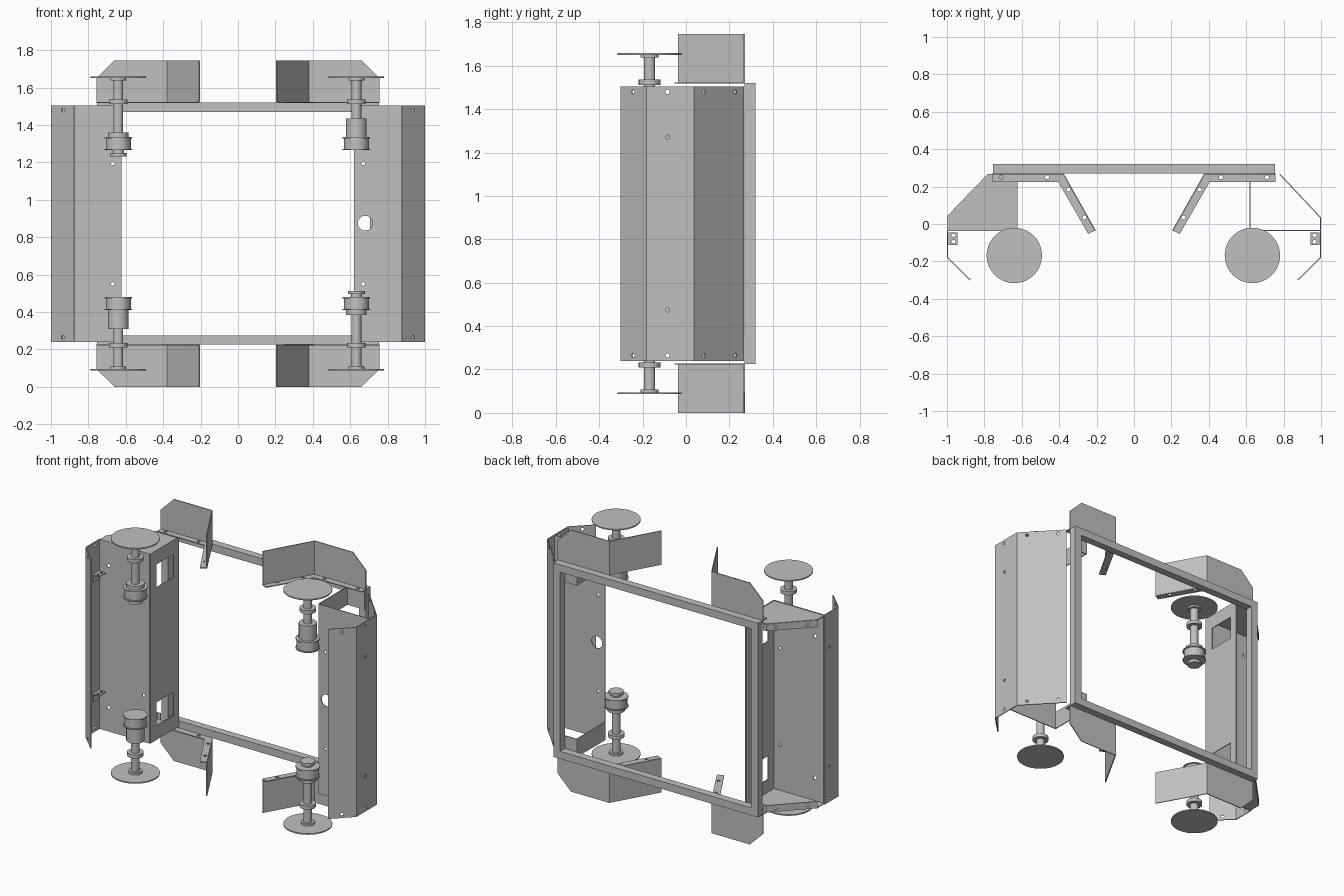
import bpy, bmesh, math
from mathutils import Vector

if "Cube" in bpy.data.objects:
    bpy.data.objects.remove(bpy.data.objects["Cube"], do_unlink=True)

H = 1.745          # total height, the model is mirrored about H / 2
T = 0.006          # sheet metal thickness
LOW, HIGH = 0.24, H - 0.24

grey = bpy.data.materials.new("sheet_grey")
grey.use_nodes = True
grey.diffuse_color = (0.53, 0.53, 0.53, 1)
grey.node_tree.nodes["Principled BSDF"].inputs["Base Color"].default_value = grey.diffuse_color


def finish(name, bm):
    bmesh.ops.remove_doubles(bm, verts=bm.verts, dist=0.0005)
    bmesh.ops.recalc_face_normals(bm, faces=bm.faces)
    mesh = bpy.data.meshes.new(name)
    bm.to_mesh(mesh)
    bm.free()
    mesh.materials.append(grey)
    ob = bpy.data.objects.new(name, mesh)
    bpy.context.collection.objects.link(ob)
    return ob


def activate(ob):
    bpy.ops.object.select_all(action='DESELECT')
    ob.select_set(True)
    bpy.context.view_layer.objects.active = ob


def sheet(name, faces, holes=(), thick=T):
    """Thickened sheet from polygons; holes are (position, axis, radius)."""
    bm = bmesh.new()
    for f in faces:
        bm.faces.new([bm.verts.new(p) for p in f])
    ob = finish(name, bm)
    activate(ob)
    mod = ob.modifiers.new("thickness", 'SOLIDIFY')
    mod.thickness, mod.offset, mod.use_even_offset = thick, 0, True
    bpy.ops.object.modifier_apply(modifier=mod.name)
    if holes:
        bm = bmesh.new()
        for pos, axis, r in holes:
            m = Vector(axis).to_track_quat('Z', 'Y').to_matrix().to_4x4()
            m.translation = pos
            bmesh.ops.create_cone(bm, cap_ends=True, segments=16, radius1=r,
                                  radius2=r, depth=0.04, matrix=m)
        cutter = finish("hole_cutter", bm)
        cutter.hide_render = True
        activate(ob)
        mod = ob.modifiers.new("holes", 'BOOLEAN')
        mod.operation, mod.solver, mod.object = 'DIFFERENCE', 'EXACT', cutter
        bpy.ops.object.modifier_apply(modifier=mod.name)
        bpy.data.objects.remove(cutter, do_unlink=True)
    return ob


def wall(path, z0, z1):
    """Vertical faces standing on a bent plan line."""
    return [[(*a, z0), (*b, z0), (*b, z1), (*a, z1)] for a, b in zip(path, path[1:])]


def flat(points, z):
    return [(x, y, z) for x, y in points]


def ends(z):
    return (z, H - z)


# Back frame, mitred at the corners
def ring(x, z0, z1):
    return [Vector((sx, 0.295, z)) for sx, z in ((-x, z0), (x, z0), (x, z1), (-x, z1))]


outer, inner = ring(0.755, 0.225, H - 0.225), ring(0.705, 0.275, H - 0.275)
sheet("back_frame", [[outer[i], outer[(i + 1) % 4], inner[(i + 1) % 4], inner[i]]
                     for i in range(4)], thick=0.05)

# Four corner deflectors: bent upright plate on a drilled foot strip
for side, s in (("right", -1), ("left", 1)):
    for level, top in (("lower", False), ("upper", True)):
        def up(z):
            return H - z if not top else z
        z0, zc, z1 = up(1.52), up(1.65), up(H)
        a, b, c = (s * 0.757, 0.268), (s * 0.378, 0.268), (s * 0.207, -0.035)
        sheet(f"{level}_{side}_deflector", [
            [(*a, z0), (*b, z0), (*b, z1), (s * 0.66, a[1], z1), (*a, zc)],
            [(*b, z0), (*c, z0), (*c, z1), (*b, z1)]])
        d, e, f = (s * 0.245, -0.053), (s * 0.405, 0.225), (s * 0.757, 0.225)
        sheet(f"{level}_{side}_deflector_foot",
              [flat((a, b, e, f), z0), flat((b, c, d, e), z0)],
              [((s * x, y, z0), (0, 0, 1), 0.011) for x, y in
               ((0.71, 0.25), (0.465, 0.25), (0.35, 0.185), (0.265, 0.035))])


# Side housings
def edge_holes(s):
    """Drill pattern of the front flap and the flat outer side."""
    out = [((s * 0.935, -0.242, z), (s, -1, 0), 0.01) for z in ends(0.265)]
    return out + [((s * 1.0, -0.085, z), (1, 0, 0), 0.01)
                  for v in (0.265, 0.475) for z in ends(v)]


def panel_holes(s):
    return [((s * 0.67, -0.035, z), (0, 1, 0), 0.01) for z in ends(0.55)]


flap, corner, bend, rear = (0.875, -0.3), (0.997, -0.18), (0.997, 0.035), (0.78, 0.265)
sheet("left_outer_cover", wall([flap, corner, bend, rear], LOW, HIGH),
      edge_holes(1) + [((1.032 - y, y, z), (1, 1, 0), 0.01)
                       for y in (0.08, 0.22) for z in ends(0.265)])
sheet("left_front_panel", wall([(0.62, -0.035), (0.994, -0.035)], LOW, HIGH),
      panel_holes(1) + [((0.68, -0.035, 0.875), (0, 1, 0), 0.04)])
for level, z in zip(("lower", "upper"), ends(0.3)):
    sheet(f"left_{level}_inner_tab",
          wall([(0.62, -0.035), (0.62, 0.267), (0.75, 0.267)], z - 0.06, z + 0.06))

sheet("right_outer_cover",
      wall([(-0.875, -0.3), (-0.997, -0.18), (-0.997, -0.035)], LOW, HIGH), edge_holes(-1))
sheet("right_front_panel", wall([(-0.994, -0.035), (-0.625, -0.035)], LOW, HIGH),
      panel_holes(-1) + [((-0.93, -0.035, z), (0, 1, 0), 0.012) for z in ends(0.4)])

# Inner wall with two rectangular windows, built as a grid with gaps
ys = (-0.035, 0.03, 0.21, 0.267)
zs = (LOW, 0.335, 0.49, H - 0.49, H - 0.335, HIGH)
grid = []
for j in range(5):
    for i in range(3):
        if not (i == 1 and j in (1, 3)):
            grid += wall([(-0.625, ys[i]), (-0.625, ys[i + 1])], zs[j], zs[j + 1])
sheet("right_inner_wall", grid)

for level, z, dz in (("lower", LOW + T, 0.045), ("upper", HIGH - T, -0.045)):
    sheet(f"right_{level}_cap", [flat(((-0.997, -0.035), (-0.625, -0.035), (-0.625, 0.265),
                                       (-0.78, 0.265), (-0.997, 0.04)), z)])
    sheet(f"right_{level}_cap_flange",
          wall([(-0.997, 0.04), (-0.78, 0.265), (-0.755, 0.265)], z, z + dz),
          [((y - 1.035, y, z + dz / 2), (-1, 1, 0), 0.01) for y in (0.08, 0.22)])

# Small drilled angle clips inside the covers
for side, s in (("right", -1), ("left", 1)):
    for level, z in zip(("lower", "upper"), ends(0.475)):
        sheet(f"{side}_{level}_clip",
              [flat([(s * x, y) for x, y in ((0.99, -0.045), (0.945, -0.045),
                                             (0.945, -0.112), (0.99, -0.112))], z + 0.025),
               *wall([(s * 0.99, -0.112), (s * 0.99, -0.045)], z - 0.025, z + 0.025)],
              [((s * 0.965, y, z + 0.025), (0, 0, 1), 0.01) for y in (-0.06, -0.095)])


# Spindles, turned from a radius and height profile
def spindle(name, x, profile, top):
    bm = bmesh.new()
    prev = None
    for r, z in [(0, profile[0][1])] + profile + [(0, profile[-1][1])]:
        v = bm.verts.new((r, 0, z if top else H - z))
        if prev:
            bm.edges.new((prev, v))
        prev = v
    bmesh.ops.spin(bm, geom=bm.verts[:] + bm.edges[:], cent=(0, 0, 0), axis=(0, 0, 1),
                   angle=math.tau, steps=40)
    ob = finish(name, bm)
    ob.location = (x, -0.168, 0)
    activate(ob)
    bpy.ops.object.shade_smooth_by_angle(angle=math.radians(30))


def steps(*parts):
    """Stack of cylinders: each part is (radius, upper height)."""
    out, z = [], parts[0][1]
    for r, z1 in parts[1:]:
        out += [(r, z), (r, z1)]
        z = z1
    return out


pulley = ((0.074, 1.272), (0.067, 1.328), (0.074, 1.335))
head = ((0.026, 1.512), (0.05, 1.536), (0.026, 1.637), (0.042, 1.65), (0.148, 1.658))
idler = steps((0, 1.232), (0.045, 1.25), (0.03, 1.265), *pulley, (0.055, 1.36), *head)
driver = steps((0, 1.265), *pulley, (0.055, 1.435), *head)
spindle("upper_right_spindle", -0.64, idler, True)
spindle("lower_right_spindle", -0.64, driver, False)
spindle("upper_left_spindle", 0.633, driver, True)
spindle("lower_left_spindle", 0.633, idler, False)
